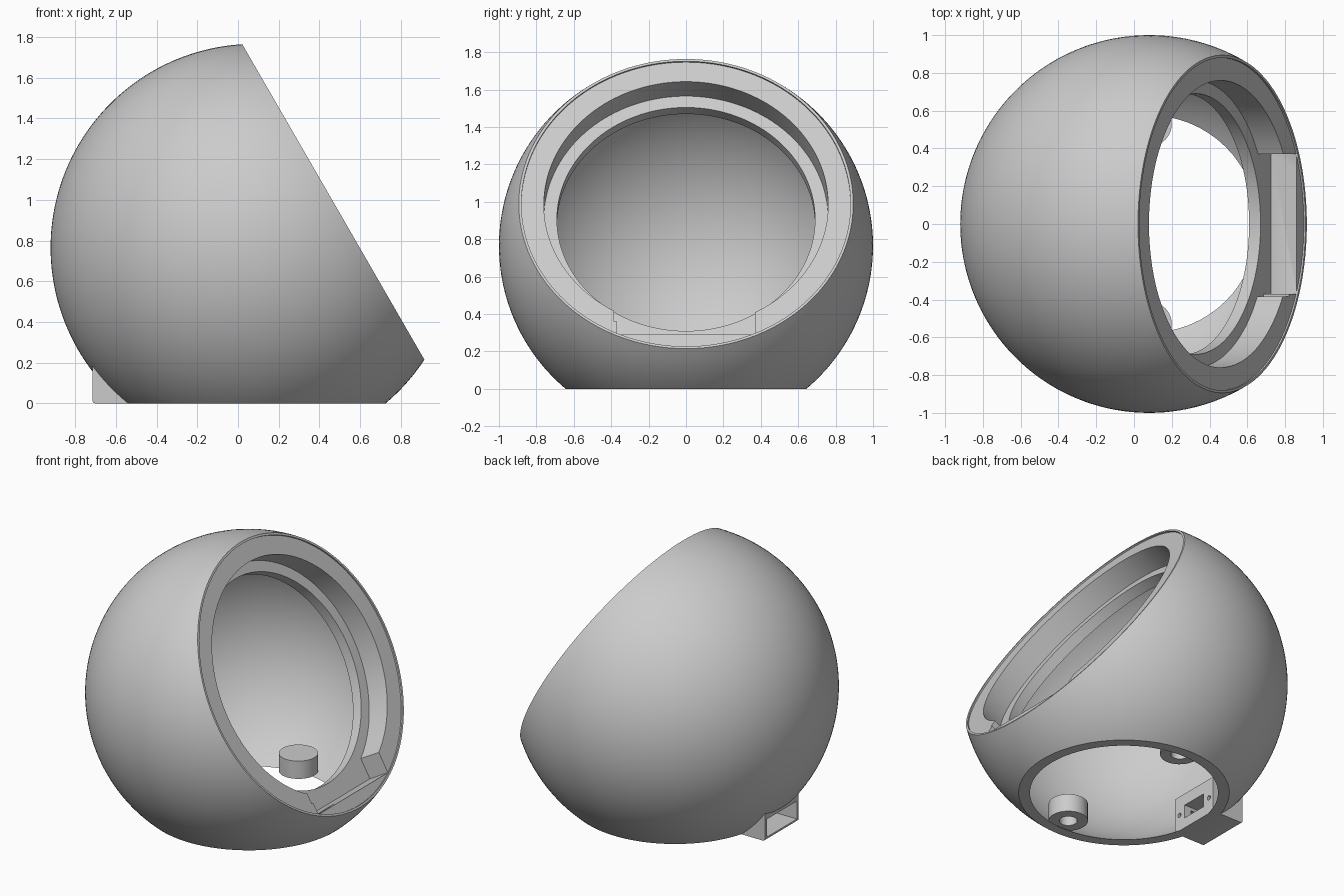
import bpy, bmesh, math
from mathutils import Matrix, Vector

if "Cube" in bpy.data.objects:
    bpy.data.objects.remove(bpy.data.objects["Cube"], do_unlink=True)

grey = bpy.data.materials.new("light grey")
grey.use_nodes = True
grey.diffuse_color = (0.6, 0.6, 0.6, 1)
grey.node_tree.nodes["Principled BSDF"].inputs["Base Color"].default_value = (0.6, 0.6, 0.6, 1)

CENTRE = Vector((0.08, 0, 0.765))
# Tilted frame: local z points out of the opening, local x runs up the rim
TILT = Matrix.Translation(CENTRE) @ Matrix.Rotation(math.radians(60), 4, 'Y')
OUTER, INNER, RIM = 1.0, 0.957, 0.448
SEGMENTS = 144


def new_object(name, bm, matrix=Matrix.Identity(4)):
    bmesh.ops.transform(bm, matrix=matrix, verts=bm.verts)
    bmesh.ops.recalc_face_normals(bm, faces=bm.faces)
    mesh = bpy.data.meshes.new(name)
    bm.to_mesh(mesh)
    bm.free()
    mesh.materials.append(grey)
    obj = bpy.data.objects.new(name, mesh)
    bpy.context.collection.objects.link(obj)
    return obj


def lathe(name, profile, matrix, steps):
    bm = bmesh.new()
    verts = [bm.verts.new((r, 0, h)) for r, h in profile]
    edges = [bm.edges.new(pair) for pair in zip(verts, verts[1:])]
    bmesh.ops.spin(bm, geom=verts + edges, cent=(0, 0, 0), axis=(0, 0, 1),
                   angle=math.tau, steps=steps, use_merge=False)
    bmesh.ops.remove_doubles(bm, verts=bm.verts, dist=1e-5)
    return new_object(name, bm, matrix)


def box(name, low, high, matrix=Matrix.Identity(4)):
    low, high = Vector(low), Vector(high)
    bm = bmesh.new()
    bmesh.ops.create_cube(bm, size=1)
    for v in bm.verts:
        v.co = (low + high) / 2 + v.co * (high - low)
    return new_object(name, bm, matrix)


def combine(target, other, operation):
    bpy.context.view_layer.objects.active = target
    mod = target.modifiers.new("combine", 'BOOLEAN')
    mod.operation, mod.object, mod.solver = operation, other, 'EXACT'
    bpy.ops.object.modifier_apply(modifier=mod.name)
    bpy.data.objects.remove(other, do_unlink=True)


def arc(radius, height, steps):
    # Sphere profile from the closed pole up to the given height
    end = math.acos(-height / radius)
    return [(radius * math.sin(end * i / steps), -radius * math.cos(end * i / steps))
            for i in range(steps + 1)]


# Hollow globe with a stepped seat inside the tilted opening
ledge = RIM - 0.165
seat = [(0.69, ledge - 0.07), (0.69, ledge), (0.76, ledge), (0.76, RIM - 0.01),
        (0.88, RIM - 0.01), (0.88, RIM)]
profile = arc(INNER, ledge - 0.07, 48) + seat + arc(OUTER, RIM, 56)[::-1]
shell = lathe("globe_shell", profile, TILT, SEGMENTS)

# Flat underside
combine(shell, box("ground_cutter", (-2, -2, -1), (2, 2, 0)), 'DIFFERENCE')

# Stepped notch at the low side of the rim (local x points down the slope)
combine(shell, box("notch_cutter", (0.5, -0.37, ledge), (0.80, 0.37, 0.6), TILT), 'DIFFERENCE')
combine(shell, box("notch_step_cutter", (0.5, -0.385, ledge), (0.72, 0.385, 0.6), TILT), 'DIFFERENCE')

# Socket housing on the closed side, with its lower outer edge bevelled
housing = box("socket_housing", (-0.715, -0.18, 0), (-0.48, 0.18, 0.24))
bm = bmesh.new()
bm.from_mesh(housing.data)
low_edge = [e for e in bm.edges if all(v.co.x < -0.7 and v.co.z < 0.01 for v in e.verts)]
bmesh.ops.bevel(bm, geom=low_edge, offset=0.015, segments=2, affect='EDGES', profile=0.5)
bm.to_mesh(housing.data)
bm.free()
combine(shell, housing, 'UNION')

# Socket cavity, plug slot and the two screw holes
combine(shell, box("cavity_cutter", (-0.9, -0.16, 0.02), (-0.53, 0.16, 0.14)), 'DIFFERENCE')
combine(shell, box("slot_cutter", (-0.6, -0.09, 0.07), (-0.4, 0.09, 0.16)), 'DIFFERENCE')
for side in (-1, 1):
    place = Matrix.Translation((-0.5, side * 0.14, 0.11)) @ Matrix.Rotation(math.pi / 2, 4, 'Y')
    hole = lathe("screw_hole_cutter", [(0, -0.06), (0.015, -0.06), (0.015, 0.06), (0, 0.06)], place, 16)
    combine(shell, hole, 'DIFFERENCE')

# Screw bosses with blind holes
parts = [shell]
for side, label in ((-1, "front"), (1, "back")):
    boss = [(0, 0.12), (0.12, 0.12), (0.12, 0), (0.055, 0), (0.055, 0.08), (0, 0.08)]
    parts.append(lathe(label + "_screw_boss", boss, Matrix.Translation((0.08, side * 0.53, 0.035)), 40))

# Smooth curves, crisp edges
for obj in bpy.context.selected_objects:
    obj.select_set(False)
for obj in parts:
    obj.select_set(True)
bpy.context.view_layer.objects.active = shell
bpy.ops.object.shade_smooth_by_angle(angle=math.radians(25))
